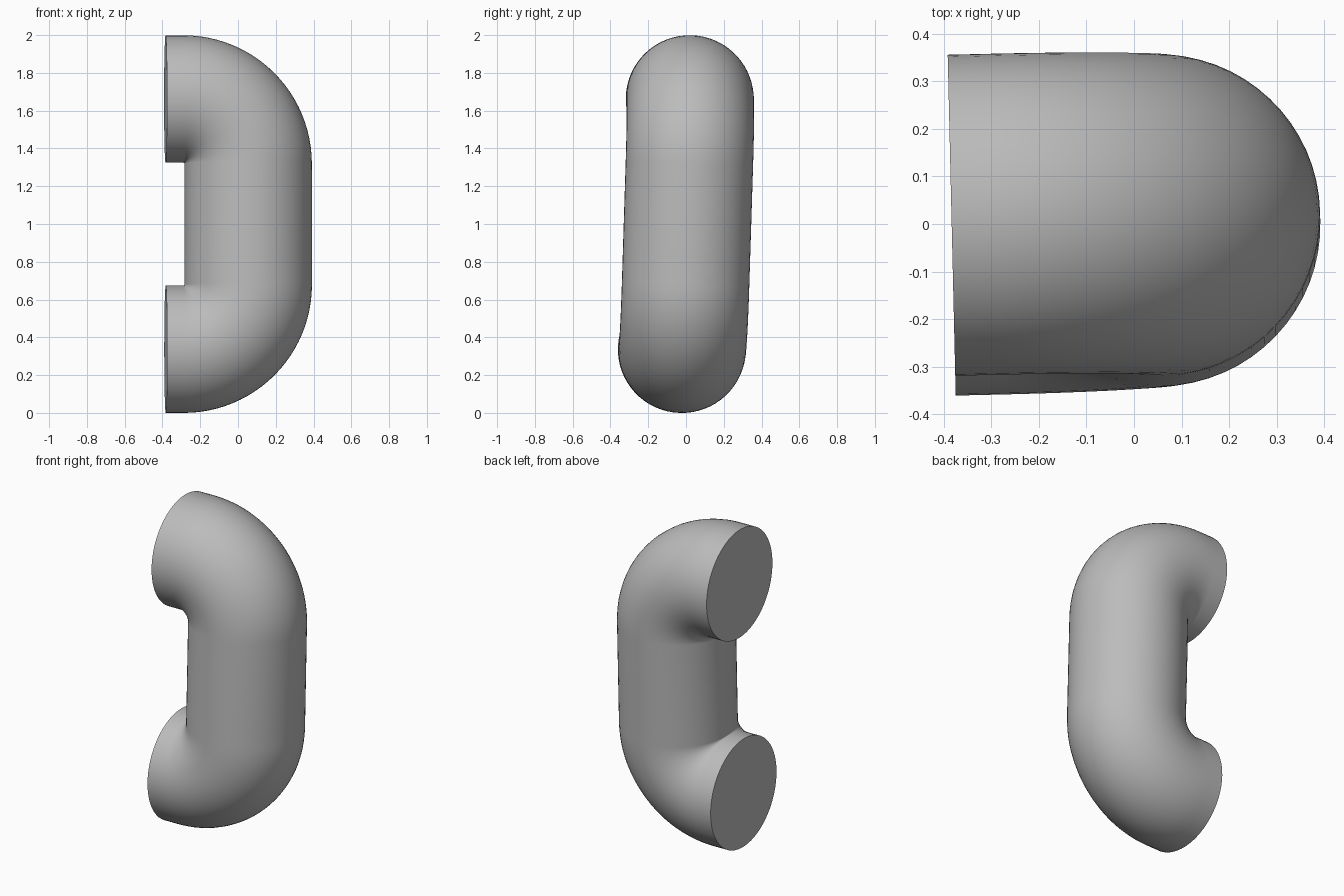
import bpy, bmesh
from math import pi, sin, cos, radians
from mathutils import Matrix, Vector

cube = bpy.data.objects.get("Cube")
if cube:
    bpy.data.objects.remove(cube, do_unlink=True)

RADIUS = 0.3375      # tube radius
BEND = 0.342         # centre-line radius of both elbows
LEG_X = -0.384       # open ends of the legs
BEND_X = -0.289      # where the elbows begin
RISE = 0.6625        # height of a leg axis above the middle
SIDES, STEPS = 64, 24

grey = bpy.data.materials.new("grey")
grey.use_nodes = True
grey.diffuse_color = (0.5, 0.5, 0.5, 1)
grey.node_tree.nodes["Principled BSDF"].inputs["Base Color"].default_value = (0.5, 0.5, 0.5, 1)

# Centre line: leg, elbow, upright, elbow, leg; each entry is x, z, heading
upper = [(LEG_X, RISE, 0)]
for i in range(STEPS + 1):
    a = pi / 2 * i / STEPS
    upper.append((BEND_X + BEND * sin(a), RISE - BEND * (1 - cos(a)), a))
path = upper + [(x, -z, pi - a) for x, z, a in reversed(upper)]

# Sweep a ring along the centre line
bm = bmesh.new()
rings = []
for x, z, a in path:
    ring = []
    for k in range(SIDES):
        t = 2 * pi * k / SIDES
        out = RADIUS * cos(t)
        ring.append(bm.verts.new((x + out * sin(a), RADIUS * sin(t), z + out * cos(a))))
    rings.append(ring)
for r0, r1 in zip(rings, rings[1:]):
    for k in range(SIDES):
        n = (k + 1) % SIDES
        bm.faces.new((r0[k], r0[n], r1[n], r1[k]))

# Flat end caps
bm.faces.new(rings[0])
bm.faces.new(rings[-1])
bmesh.ops.recalc_face_normals(bm, faces=bm.faces)

# Slight lean and turn, then stand on the ground and centre
bm.transform(Matrix.Rotation(radians(1.35), 4, "Z") @ Matrix.Rotation(radians(-1.8), 4, "X"))
lo = Vector([min(v.co[i] for v in bm.verts) for i in range(3)])
hi = Vector([max(v.co[i] for v in bm.verts) for i in range(3)])
mid = (lo + hi) / 2
bmesh.ops.translate(bm, verts=bm.verts, vec=(-mid.x, -mid.y, -lo.z))

mesh = bpy.data.meshes.new("bent_tube")
bm.to_mesh(mesh)
bm.free()
mesh.materials.append(grey)
tube = bpy.data.objects.new("bent_tube", mesh)
bpy.context.collection.objects.link(tube)
bpy.context.view_layer.objects.active = tube
tube.select_set(True)
bpy.ops.object.shade_smooth_by_angle(angle=radians(40))
